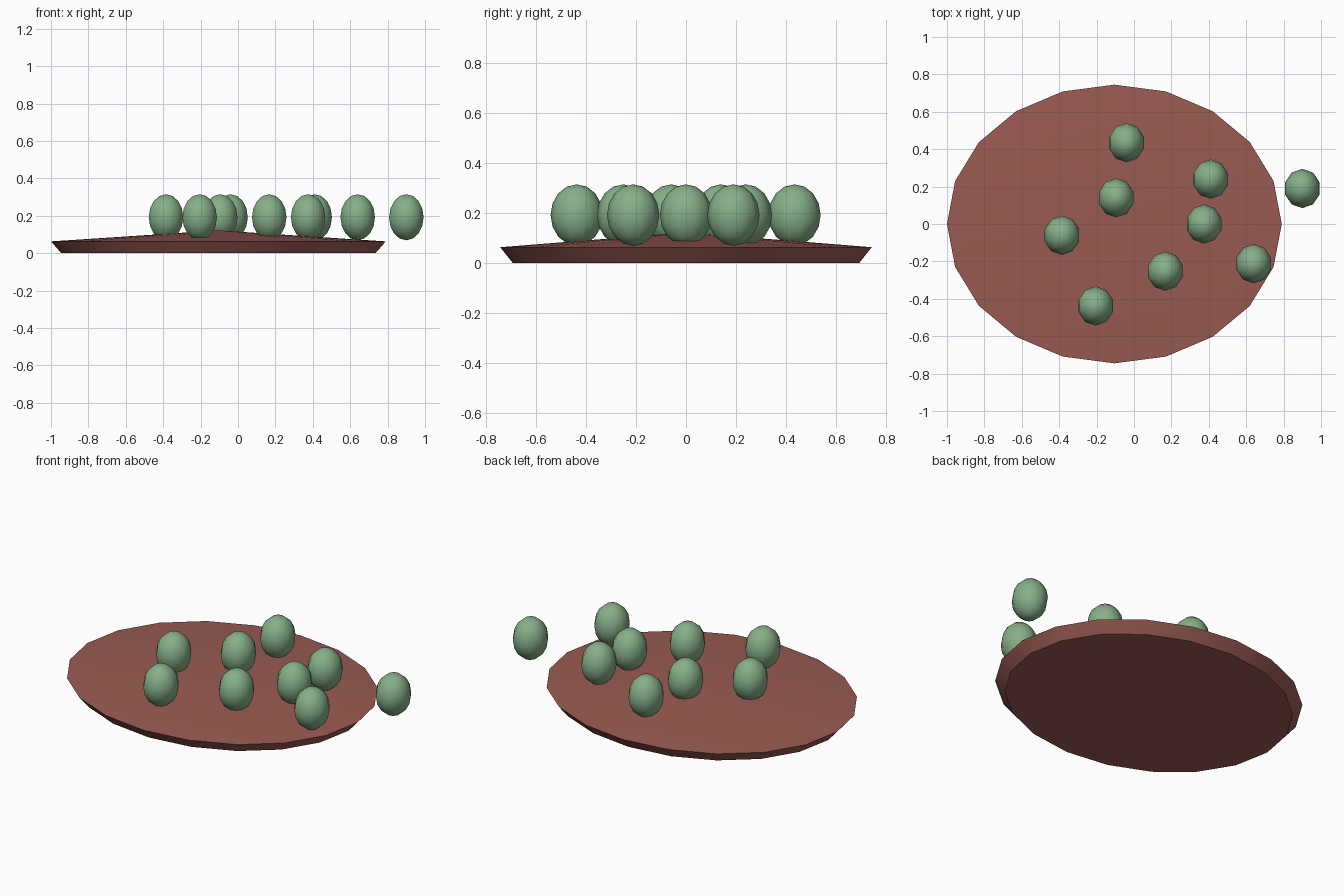
import bpy, bmesh, math
from mathutils import Matrix, Vector

if "Cube" in bpy.data.objects:
    bpy.data.objects.remove(bpy.data.objects["Cube"])


def material(name, color):
    m = bpy.data.materials.new(name)
    m.diffuse_color = (*color, 1)
    m.use_nodes = True
    m.node_tree.nodes["Principled BSDF"].inputs["Base Color"].default_value = m.diffuse_color
    return m


def finish(bm, name, mat, angle):
    bmesh.ops.recalc_face_normals(bm, faces=bm.faces)
    mesh = bpy.data.meshes.new(name)
    bm.to_mesh(mesh)
    bm.free()
    mesh.materials.append(mat)
    obj = bpy.data.objects.new(name, mesh)
    bpy.context.collection.objects.link(obj)
    bpy.ops.object.select_all(action='DESELECT')
    obj.select_set(True)
    bpy.context.view_layer.objects.active = obj
    bpy.ops.object.shade_smooth_by_angle(angle=math.radians(angle))
    return obj


brown = material("red_brown", (0.32, 0.105, 0.085))
green = material("soft_green", (0.24, 0.43, 0.25))

# Oval base: flat underside, flared wall, shallow conical top
SIDES, CX = 20, -0.105
bm = bmesh.new()


def ring(rx, ry, z):
    angles = [2 * math.pi * i / SIDES for i in range(SIDES)]
    return [bm.verts.new((CX + rx * math.cos(a), ry * math.sin(a), z)) for a in angles]


bottom = ring(0.84, 0.695, 0)
rim = ring(0.895, 0.745, 0.063)
apex = bm.verts.new((CX, 0, 0.122))
bm.faces.new(bottom)
for i in range(SIDES):
    j = (i + 1) % SIDES
    bm.faces.new((bottom[i], bottom[j], rim[j], rim[i]))
    bm.faces.new((rim[i], rim[j], apex))
finish(bm, "oval_base", brown, 30)

# Egg-shaped balls scattered over the base
BALLS = [(-0.04, 0.435), (0.41, 0.24), (0.90, 0.19), (-0.095, 0.14), (0.375, 0.0),
         (-0.385, -0.06), (0.64, -0.212), (0.167, -0.252), (-0.205, -0.438)]
for n, (x, y) in enumerate(BALLS, 1):
    bm = bmesh.new()
    bmesh.ops.create_uvsphere(bm, u_segments=10, v_segments=8, radius=1)
    # Put corners on the y axis, then stretch to an egg
    lead = max(bm.verts, key=lambda v: v.co.y - abs(v.co.z)).co
    turn = math.pi / 2 - math.atan2(lead.y, lead.x)
    bm.transform(Matrix.Translation((x, y, 0.192))
                 @ Matrix.Diagonal(Vector((0.097, 0.105, 0.123, 1)))
                 @ Matrix.Rotation(turn, 4, 'Z'))
    finish(bm, f"ball_{n}", green, 60)
